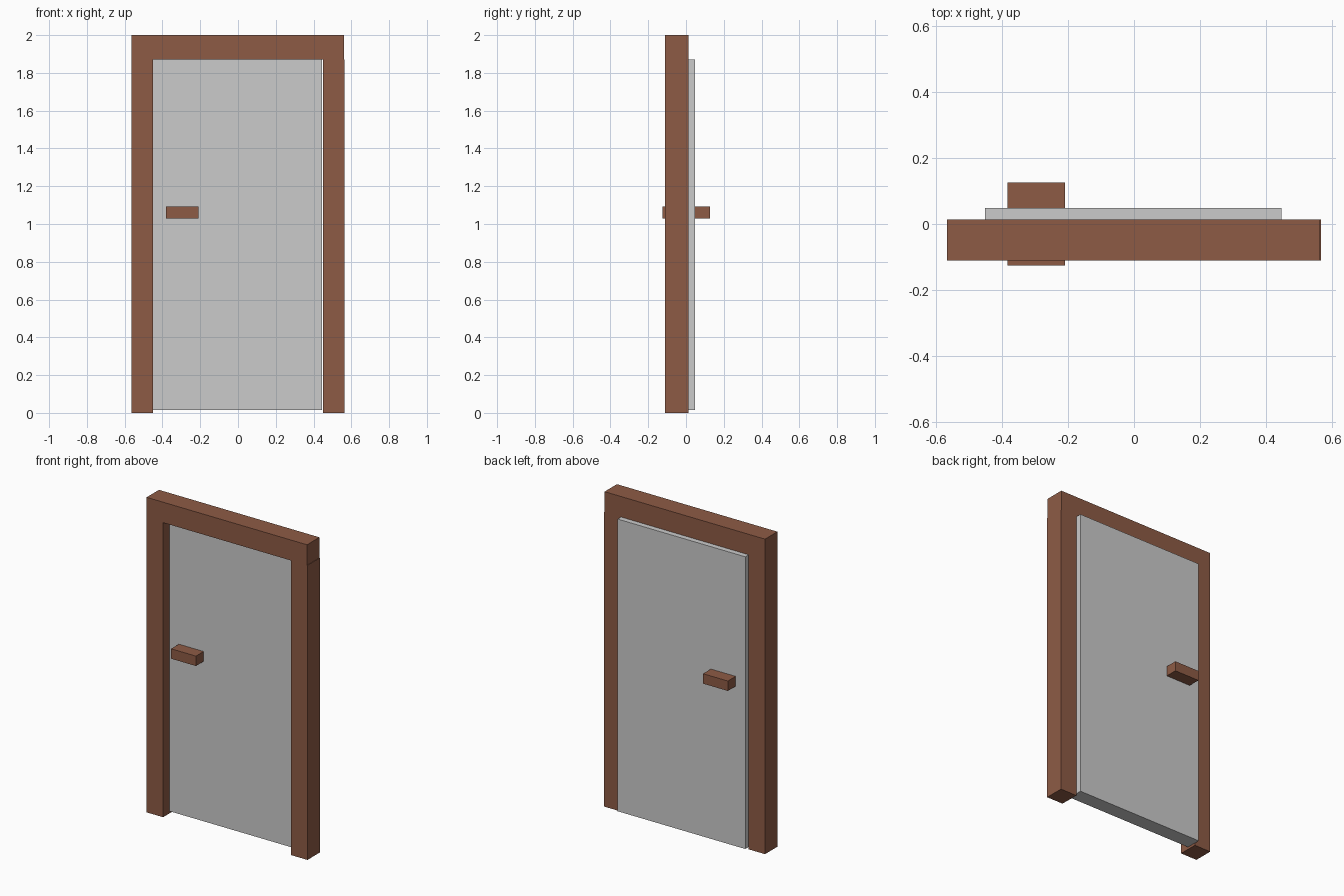
import bpy, bmesh

if "Cube" in bpy.data.objects:
    bpy.data.objects.remove(bpy.data.objects["Cube"])

brown = bpy.data.materials.new("brown_wood")
brown.diffuse_color = (0.27, 0.105, 0.06, 1)
brown.use_nodes = True
brown.node_tree.nodes["Principled BSDF"].inputs["Base Color"].default_value = brown.diffuse_color


def prism(name, profile, y0, y1, mat=None):
    """Extrude an (x, z) outline from y0 to y1."""
    bm = bmesh.new()
    face = bm.faces.new([bm.verts.new((x, y0, z)) for x, z in profile])
    out = bmesh.ops.extrude_face_region(bm, geom=[face])
    moved = [v for v in out["geom"] if isinstance(v, bmesh.types.BMVert)]
    bmesh.ops.translate(bm, verts=moved, vec=(0, y1 - y0, 0))
    bmesh.ops.recalc_face_normals(bm, faces=bm.faces)
    mesh = bpy.data.meshes.new(name)
    bm.to_mesh(mesh)
    bm.free()
    obj = bpy.data.objects.new(name, mesh)
    bpy.context.collection.objects.link(obj)
    if mat:
        mesh.materials.append(mat)
    return obj


def rect(x0, x1, z0, z1):
    return [(x0, z0), (x1, z0), (x1, z1), (x0, z1)]


# Door frame: two jambs and a lintel that stops slightly short on the right
W, IN, H, TOP = 0.565, 0.449, 1.87, 2.0
prism("door_frame",
      [(-W, 0), (-IN, 0), (-IN, H), (IN, H), (IN, 0), (W, 0),
       (W, H), (W - 0.003, H), (W - 0.003, TOP), (-W, TOP)],
      -0.11, 0.014, brown)

# Door leaf, set back in the frame and standing proud behind it
prism("door_panel", rect(-0.45, 0.446, 0.015, H), -0.048, 0.048)

# Handle bar passing through the leaf to both sides
prism("door_handle", rect(-0.382, -0.208, 1.03, 1.093), -0.125, 0.126, brown)
